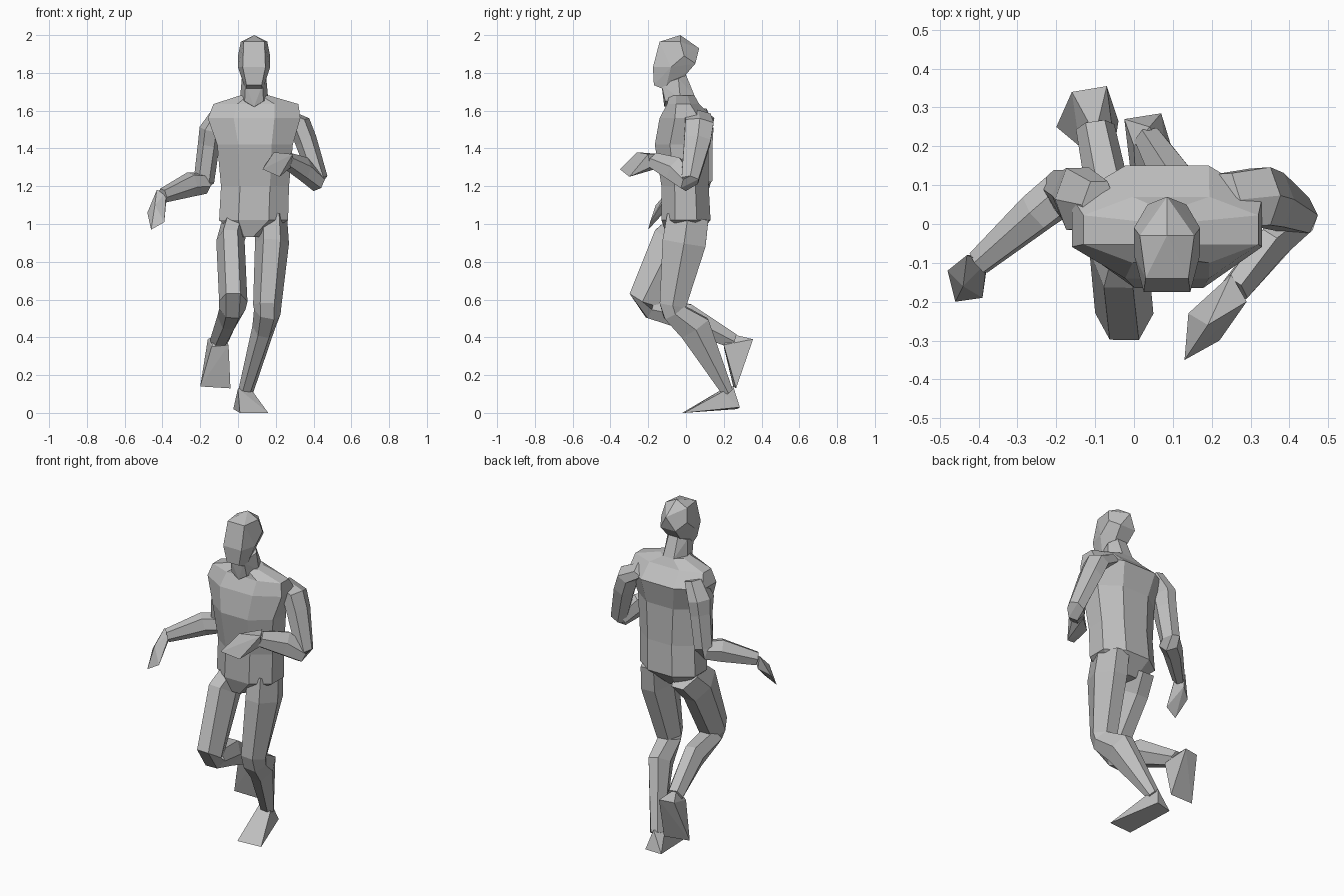
import bpy
import bmesh
from mathutils import Vector

cube = bpy.data.objects.get("Cube")
if cube:
    bpy.data.objects.remove(cube, do_unlink=True)

# One plain grey for the whole figure
grey = bpy.data.materials.new("plain grey")
grey.use_nodes = True
tone = (0.52, 0.52, 0.52, 1)
grey.diffuse_color = tone
grey.node_tree.nodes["Principled BSDF"].inputs["Base Color"].default_value = tone


def finish(name, bm):
    """Turn a bmesh into a flat shaded object."""
    bmesh.ops.recalc_face_normals(bm, faces=bm.faces[:])
    mesh = bpy.data.meshes.new(name)
    bm.to_mesh(mesh)
    bm.free()
    mesh.materials.append(grey)
    part = bpy.data.objects.new(name, mesh)
    bpy.context.collection.objects.link(part)
    return part


def loft(name, rings):
    """Skin a stack of rings with equal point counts and cap both ends."""
    bm = bmesh.new()
    loops = [[bm.verts.new(point) for point in ring] for ring in rings]
    count = len(loops[0])
    for lower, upper in zip(loops, loops[1:]):
        for i in range(count):
            j = (i + 1) % count
            bm.faces.new((lower[i], lower[j], upper[j], upper[i]))
    bm.faces.new(loops[0])
    bm.faces.new(loops[-1])
    return finish(name, bm)


def hull(name, points):
    """Wrap a faceted solid around a few corner points."""
    bm = bmesh.new()
    for point in points:
        bm.verts.new(point)
    result = bmesh.ops.convex_hull(bm, input=bm.verts[:])
    inside = {v for v in result["geom_interior"] + result["geom_unused"]
              if isinstance(v, bmesh.types.BMVert)}
    bmesh.ops.delete(bm, geom=list(inside), context="VERTS")
    return finish(name, bm)


def mirrored_hull(name, middle, half):
    """Hull of points given as offsets to either side of a middle plane."""
    return hull(name, [(middle + side * x, y, z)
                       for x, y, z in half for side in (-1, 1)])


HEXAGON = [(1, 0), (.5, 1), (-.5, 1), (-1, 0), (-.5, -1), (.5, -1)]


def bone_rings(sections):
    """Hexagons square to a bone; a section is centre, half width, half depth."""
    start, end = Vector(sections[0][0]), Vector(sections[-1][0])
    along = (end - start).normalized()
    across = Vector((1, 0, 0))
    across = (across - along * across.dot(along)).normalized()
    deep = along.cross(across)
    return [[Vector(centre) + across * width * u + deep * depth * v
             for u, v in HEXAGON] for centre, width, depth in sections]


def limb(name, upper, lower):
    """Two bones skinned as one bent limb."""
    return loft(name, bone_rings(upper) + bone_rings(lower))


def chamfered(z, left, right, front, back, cut=0.28):
    """Horizontal rectangle with its corners cut off."""
    dx, dy = (right - left) * cut, (back - front) * cut
    corners = [(left, front + dy), (left + dx, front),
               (right - dx, front), (right, front + dy),
               (right, back - dy), (right - dx, back),
               (left + dx, back), (left, back - dy)]
    return [(x, y, z) for x, y in corners]


# Torso from crotch to collar
loft("torso", [
    chamfered(.93, 0, .11, -.1, .05),
    chamfered(1.02, -.1, .265, -.13, .13),
    chamfered(1.2, -.09, .27, -.13, .12),
    chamfered(1.42, -.11, .29, -.165, .12),
    chamfered(1.56, -.16, .33, -.14, .15),
    chamfered(1.635, -.13, .32, -.1, .07),
    chamfered(1.68, .01, .165, -.09, .045),
])

# Neck and head share one middle plane
head_middle = .085
mirrored_hull("neck", head_middle, [
    (0, -.115, 1.62), (.05, -.11, 1.65), (.045, -.13, 1.74),
    (.075, -.03, 1.66), (.065, -.04, 1.77), (.035, .045, 1.68),
    (.03, 0, 1.79)])
mirrored_hull("head", head_middle, [
    (0, -.03, 2), (.055, -.14, 1.965), (.06, -.175, 1.83),
    (.04, -.17, 1.735), (.045, -.11, 1.71), (.07, -.03, 1.965),
    (.085, -.01, 1.89), (.085, -.08, 1.83), (.04, -.01, 1.78),
    (.05, .05, 1.85), (0, .07, 1.93)])

# Standing left leg
limb("left_leg",
     [((.175, .01, 1.04), .085, .11),
      ((.18, -.01, .9), .09, .115),
      ((.155, -.07, .57), .075, .07)],
     [((.155, -.065, .535), .072, .06),
      ((.135, .045, .45), .06, .085),
      ((.04, .22, .11), .04, .03)])
hull("left_foot", [
    (.01, -.02, 0), (.16, -.01, 0), (-.025, .27, .02), (.07, .285, .03),
    (0, .2, .13), (.08, .19, .11), (.04, .25, .14)])

# Raised right leg
limb("right_leg",
     [((-.015, .02, 1), .075, .1),
      ((-.04, -.07, .91), .075, .11),
      ((-.025, -.23, .59), .075, .08)],
     [((-.03, -.19, .55), .07, .05),
      ((-.05, 0, .51), .06, .07),
      ((-.1, .25, .38), .05, .04)])
hull("right_foot", [
    (-.16, .34, .39), (-.07, .355, .39), (-.2, .25, .14), (-.04, .265, .13),
    (-.14, .2, .35), (-.05, .2, .36), (-.1, .23, .42)])

# Left arm bent across the front
limb("left_arm",
     [((.23, .06, 1.58), .05, .07),
      ((.325, .07, 1.53), .06, .075),
      ((.36, .06, 1.44), .06, .07),
      ((.43, .02, 1.23), .05, .045)],
     [((.42, .01, 1.22), .05, .045),
      ((.35, -.06, 1.29), .045, .065),
      ((.26, -.17, 1.335), .04, .042)])
hull("left_hand", [
    (.13, -.35, 1.29), (.22, -.3, 1.25), (.19, -.26, 1.38), (.14, -.23, 1.31),
    (.29, -.2, 1.37), (.25, -.13, 1.3), (.28, -.19, 1.3), (.25, -.13, 1.37)])

# Right arm held out to the side
limb("right_arm",
     [((-.09, .05, 1.6), .045, .06),
      ((-.145, .065, 1.5), .06, .08),
      ((-.155, .075, 1.42), .058, .065),
      ((-.18, .09, 1.23), .055, .05)],
     [((-.185, .08, 1.215), .06, .05),
      ((-.25, .03, 1.21), .055, .06),
      ((-.4, -.1, 1.15), .035, .035)])
hull("right_hand", [
    (-.43, -.08, 1.18), (-.38, -.12, 1.12), (-.48, -.12, 1.06),
    (-.46, -.2, .97), (-.39, -.19, 1.01), (-.38, -.1, 1.17),
    (-.42, -.08, 1.1), (-.44, -.16, 1.1)])
